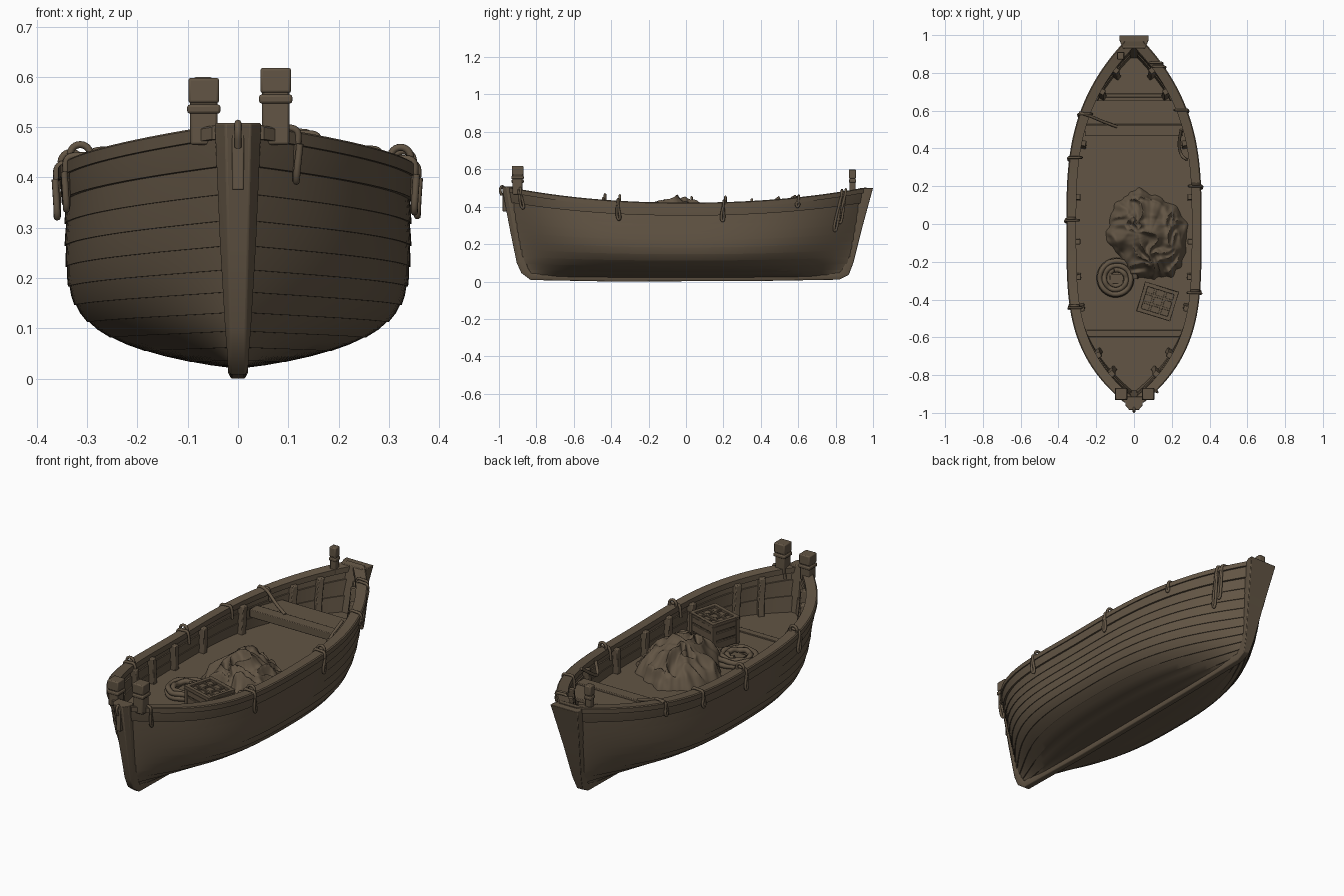
import bpy, bmesh, math
from mathutils import Vector, Matrix, noise

if "Cube" in bpy.data.objects:
    bpy.data.objects.remove(bpy.data.objects["Cube"])

WOOD = bpy.data.materials.new("weathered brown wood")
WOOD.diffuse_color = (0.122, 0.09, 0.058, 1)
WOOD.use_nodes = True
WOOD.node_tree.nodes["Principled BSDF"].inputs["Base Color"].default_value = WOOD.diffuse_color
FLOOR, KEEL_Z = 0.278, 0.02


def finish(name, bm, bevel=0.0, angle=35):
    bmesh.ops.remove_doubles(bm, verts=bm.verts, dist=1e-5)
    bmesh.ops.recalc_face_normals(bm, faces=bm.faces)
    me = bpy.data.meshes.new(name)
    bm.to_mesh(me)
    bm.free()
    ob = bpy.data.objects.new(name, me)
    bpy.context.collection.objects.link(ob)
    me.materials.append(WOOD)
    if bevel:
        m = ob.modifiers.new("soft edges", 'BEVEL')
        m.width, m.segments = bevel, 2
    bpy.ops.object.select_all(action='DESELECT')
    ob.select_set(True)
    bpy.context.view_layer.objects.active = ob
    bpy.ops.object.shade_smooth_by_angle(angle=math.radians(angle))
    return ob


def add_loft(bm, rings, cap=True):
    vs = [[bm.verts.new(p) for p in r] for r in rings]
    n = len(rings[0])
    for a, b in zip(vs, vs[1:]):
        for i in range(n):
            bm.faces.new((a[i], a[(i + 1) % n], b[(i + 1) % n], b[i]))
    if cap:
        bm.faces.new(vs[0])
        bm.faces.new(vs[-1])


def add_box(bm, size, loc, rot=0.0):
    mat = Matrix.Translation(loc) @ Matrix.Rotation(rot, 4, 'Z') @ Matrix.Diagonal((*size, 1))
    bmesh.ops.create_cube(bm, size=1, matrix=mat)


def add_rope(bm, pts, r=0.008, sides=8, smooth=3):
    pts = [Vector(p) for p in pts]
    for _ in range(smooth if len(pts) < 20 else 0):      # corner cutting
        new = [pts[0]]
        for a, b in zip(pts, pts[1:]):
            new += [a.lerp(b, .25), a.lerp(b, .75)]
        pts = new + [pts[-1]]
    rings, side = [], None
    for i, p in enumerate(pts):
        t = (pts[min(i + 1, len(pts) - 1)] - pts[max(i - 1, 0)]).normalized()
        side = t.orthogonal() if side is None else side - t * side.dot(t)
        side.normalize()
        up = t.cross(side)
        rings.append([p + (side * math.cos(k) + up * math.sin(k)) * r
                      for k in [2 * math.pi * j / sides for j in range(sides)]])
    add_loft(bm, rings)


# Hull surface: u runs bow (-1) to stern (1), h runs keel (0) to sheer (1)
def sheer(u):
    return 0.416 + 0.082 * abs(u) ** 2.2


def hull(u, h, off=0.0, side=1):
    k = min(1, h / 0.2) ** 0.5
    reach = 0.82 + 0.05 * k + (0.075 if u < 0 else 0.095) * h
    beam = 0.314 * (1 - abs(u) ** (3.7 if u < 0 else 2.95)) + 0.028
    x = beam * (1 - (1 - h) ** (7 - 5 * u * u)) ** 0.85 + off * (1 + 0.5 * abs(u) ** 3)
    return Vector((side * max(0, x), u * reach, KEEL_Z + (sheer(u) - KEEL_Z) * h))


def floor_h(u):
    return (FLOOR - KEEL_Z) / (sheer(u) - KEEL_Z)


US = [math.sin(math.pi / 2 * (i / 32 - 1)) for i in range(65)]

# Hull with lapped strakes, wale, inner wall and floor
edges = [0.84 * (k / 10) ** 1.4 for k in range(11)]
rows = []
for lo, hi in zip(edges, edges[1:]):
    rows += [(lo, 0.0035), ((lo + hi) / 2, 0.002), (hi, 0.0)]
rows += [(0.84, 0.009), (0.92, 0.011), (1.0, 0.01)]
rings = []
for u in US:
    f = floor_h(u)
    half = [(h, o) for h, o in rows] + [(1, -0.025), (0.88, -0.025), (0.88, -0.032)]
    half += [((0.88 + f) / 2, -0.028), ((0.88 + f) / 2, -0.033), (f, -0.03)]
    right = [hull(u, h, o) for h, o in half]
    left = [hull(u, h, o, -1) for h, o in reversed(half)]
    rings.append(right + left)
bm = bmesh.new()
add_loft(bm, rings)
finish("planked_hull", bm, angle=25)

# Gunwale caps
bm = bmesh.new()
for s in (1, -1):
    rings = []
    for u in US:
        o, i = hull(u, 1, 0.016, s), hull(u, 1, -0.036, s)
        lo, hi = Vector((0, 0, -0.022)), Vector((0, 0, 0.006))
        rings.append([o + lo, o + hi * 0.3, o.lerp(i, 0.1) + hi, i + hi, i + lo])
    add_loft(bm, rings)
finish("gunwale", bm)

# Ribs set square to the inner wall
bm = bmesh.new()
for u0 in (-0.86, -0.75, -0.48, -0.3, -0.1, 0.15, 0.45, 0.74, 0.86):
    for s in (1, -1):
        rings = []
        for k in range(5):
            f = floor_h(u0) - 0.02
            h = f + (0.97 - f) * k / 4
            c = hull(u0, h, -0.02, s)
            t = hull(u0 + .01, h, 0, s) - hull(u0 - .01, h, 0, s)
            t = Vector((t.x, t.y, 0)).normalized() * 0.015
            n = Vector((-t.y * s, t.x * s, 0)).normalized() * 0.038
            rings.append([c - t, c + t, c + t + n, c - t + n])
        add_loft(bm, rings)
finish("ribs", bm, 0.004)

# Stem, keel and sternpost in one sweep: y, z, half width outside, half width inside, depth
path = [(-.985, .508, .025, .046, .07), (-.94, .27, .02, .036, .06), (-.905, .1, .016, .026, .05),
        (-.88, .045, .016, .022, .045), (-.83, .008, .015, .02, .035), (-.4, 0, .014, .02, .035),
        (.4, .003, .014, .02, .035), (.82, .01, .015, .02, .035), (.87, .035, .016, .02, .045),
        (.895, .1, .026, .022, .05), (.94, .28, .048, .038, .06), (1.0, .5, .078, .06, .07)]
rings = []
for i, (y, z, wo, wi, d) in enumerate(path):
    a, b = path[max(i - 1, 0)], path[min(i + 1, len(path) - 1)]
    t = Vector((0, b[0] - a[0], b[1] - a[1])).normalized()
    n = Vector((0, -t.z, t.y)) if 0 < i < len(path) - 1 else Vector((0, -1 if y > 0 else 1, 0))
    p, q = Vector((0, y, z)), Vector((0, y, z)) + n * d
    m = p.lerp(q, 0.35)
    X = Vector((1, 0, 0))
    rings.append([p - X * wo, p + X * wo, m + X * max(wo, wi), q + X * wi, q - X * wi, m - X * max(wo, wi)])
bm = bmesh.new()
add_loft(bm, rings)
add_box(bm, (0.024, 0.03, 0.13), (0, -0.966, 0.44))
finish("stem_keel_sternpost", bm, 0.003)

# Mooring posts with collars
bm = bmesh.new()
for x, y, top, w in ((-.068, -.9, .598, .06), (.075, -.9, .618, .06), (-.07, .89, .6, .036)):
    add_box(bm, (w * 0.9, w * 0.9, top - 0.465), (x, y, (top + 0.465) / 2))
    add_box(bm, (w * 1.02, w * 1.02, 0.05), (x, y, top - 0.025))
    add_box(bm, (w * 1.1, w * 1.1, 0.018), (x, y, top - 0.062))
finish("mooring_posts", bm, 0.005)

# Stern seat and floor battens
bm = bmesh.new()
add_box(bm, (0.52, 0.06, 0.04), (0, 0.495, 0.365))
rings = [[(sx * w, y, z) for sx, z in ((-1, .36), (1, .36), (1, .378), (-1, .378))]
         for y, w in ((.527, .26), (.655, .21))]
add_loft(bm, rings)
finish("stern_seat", bm, 0.003)
bm = bmesh.new()
add_box(bm, (0.5, 0.035, 0.01), (0, -0.58, FLOOR + 0.002))
add_box(bm, (0.36, 0.02, 0.01), (0, 0.68, FLOOR + 0.002))
finish("floor_battens", bm, 0.002)

# Slatted crate
bm = bmesh.new()
C = Matrix.Translation((0.125, -0.41, FLOOR)) @ Matrix.Rotation(math.radians(-17), 4, 'Z')
W, D, H = 0.185, 0.16, 0.138
parts = [((W - .02, D - .02, H - .012), (0, 0, H / 2 - .004))]
for sx in (-1, 1):
    parts.append(((.02, D, .016), (sx * (W / 2 - .01), 0, H - .006)))
    parts.append(((W, .02, .016), (0, sx * (D / 2 - .01), H - .006)))
    parts.append(((.012, D - .03, .01), (sx * .028, 0, H - .008)))
    parts.append(((W - .03, .012, .01), (0, sx * .024, H - .008)))
    for sy in (-1, 1):
        parts.append(((.022, .022, H), (sx * (W / 2 - .011), sy * (D / 2 - .011), H / 2)))
    for k in range(3):
        z = 0.022 + k * 0.045
        parts.append(((.012, D - .03, .036), (sx * (W / 2 - .008), 0, z)))
        parts.append(((W - .03, .012, .036), (0, sx * (D / 2 - .008), z)))
for size, loc in parts:
    add_box(bm, size, loc)
bm.transform(C)
finish("crate", bm, 0.002)

# Coiled rope
bm = bmesh.new()
for z, r0, r1 in ((FLOOR + .012, .104, .03), (FLOOR + .033, .1, .045)):
    n = 110
    turns = (r0 - r1) / 0.024
    add_rope(bm, [(-.093 + (r0 + (r1 - r0) * i / n) * math.cos(2 * math.pi * turns * i / n),
                   -.29 + (r0 + (r1 - r0) * i / n) * math.sin(2 * math.pi * turns * i / n),
                   z + .003 * math.sin(i * .7)) for i in range(n + 1)], 0.0135)
add_box(bm, (0.07, 0.05, 0.03), (-.093, -.29, FLOOR + .015))
finish("rope_coil", bm, angle=50)

# Crumpled tarpaulin heap
bm = bmesh.new()
rings, N = [], 150
ax, ay = Vector((0.42, -0.9, 0)), Vector((0.9, 0.42, 0))
for k in range(51):
    q = 1 - k / 50 * 0.995
    ring = []
    for j in range(N):
        a = 2 * math.pi * j / N
        dirv = Vector((math.cos(a), math.sin(a), 0))
        edge = 1 + 0.16 * noise.noise(dirv * 1.8) + 0.1 * noise.noise(dirv * 5)
        p = Vector((0.08, -0.065, 0)) + (ax * 0.25 * dirv.x + ay * 0.2 * dirv.y) * q * edge
        p.x = min(p.x, 0.305)
        warp = p + Vector((noise.noise(p * 9), noise.noise(p * 9 + Vector((7, 3, 1))), 0)) * 0.08
        fold = 0.8 - abs(noise.noise(warp * 14)) * 2.2
        z = 0.15 * (1 - q ** 2.2) ** 0.85 * (1 + 0.35 * noise.noise(p * 6))
        p.z = FLOOR - 0.005 + max(0, z + 0.032 * fold * min(1, (1 - q) * 8))
        ring.append(p)
    rings.append(ring)
add_loft(bm, rings)
finish("tarpaulin", bm, angle=60)

# Rope lashings and rings on the gunwale: y, side, hanging length
bm = bmesh.new()
for y, s, drop in ((-.37, 1, .08), (.2, 1, .08), (.83, 1, .19), (.85, 1, .15), (-.9, 1, .08), (.6, 1, .03),
                   (.58, -1, .05), (.35, -1, .06), (.02, -1, .08), (-.45, -1, .08)):
    u = y / 0.96
    g = hull(u, 1, 0.016, s)

    def P(dx, dy, dz):
        p = g if dz > -.03 or dx < 0 else hull(u, 1 + dz / (sheer(u) - KEEL_Z), 0.012, s)
        return (p.x + s * dx, g.y + dy + (p.y - g.y), g.z + dz)
    add_rope(bm, [P(-.065, 0, -.05), P(-.06, 0, .014), P(-.03, 0, .012), P(.004, 0, .01),
                  P(.006, 0, -.03), P(.004, .008, -drop), P(.006, 0, -drop - .02),
                  P(.006, -.012, -drop), P(.006, -.004, -.02)], 0.007)
    if drop == .08 and y > -.8:
        add_rope(bm, [P(-.026 + .02 * math.cos(k * math.pi / 12), .01, .014 + .02 * math.sin(k * math.pi / 12))
                      for k in range(25)], 0.007)
add_rope(bm, [(-.29, .59, .45), (-.24, .575, .455), (-.16, .54, .41), (-.09, .515, .385)], 0.008)
add_rope(bm, [(.25, .5, .45), (.235, .42, .39), (.25, .36, .36), (.28, .34, .42)], 0.008)
add_rope(bm, [(0, -.97, .5), (0, -.985, .512), (0, -.996, .49), (0, -.985, .46)], 0.007)
finish("rope_lashings", bm, angle=50)
